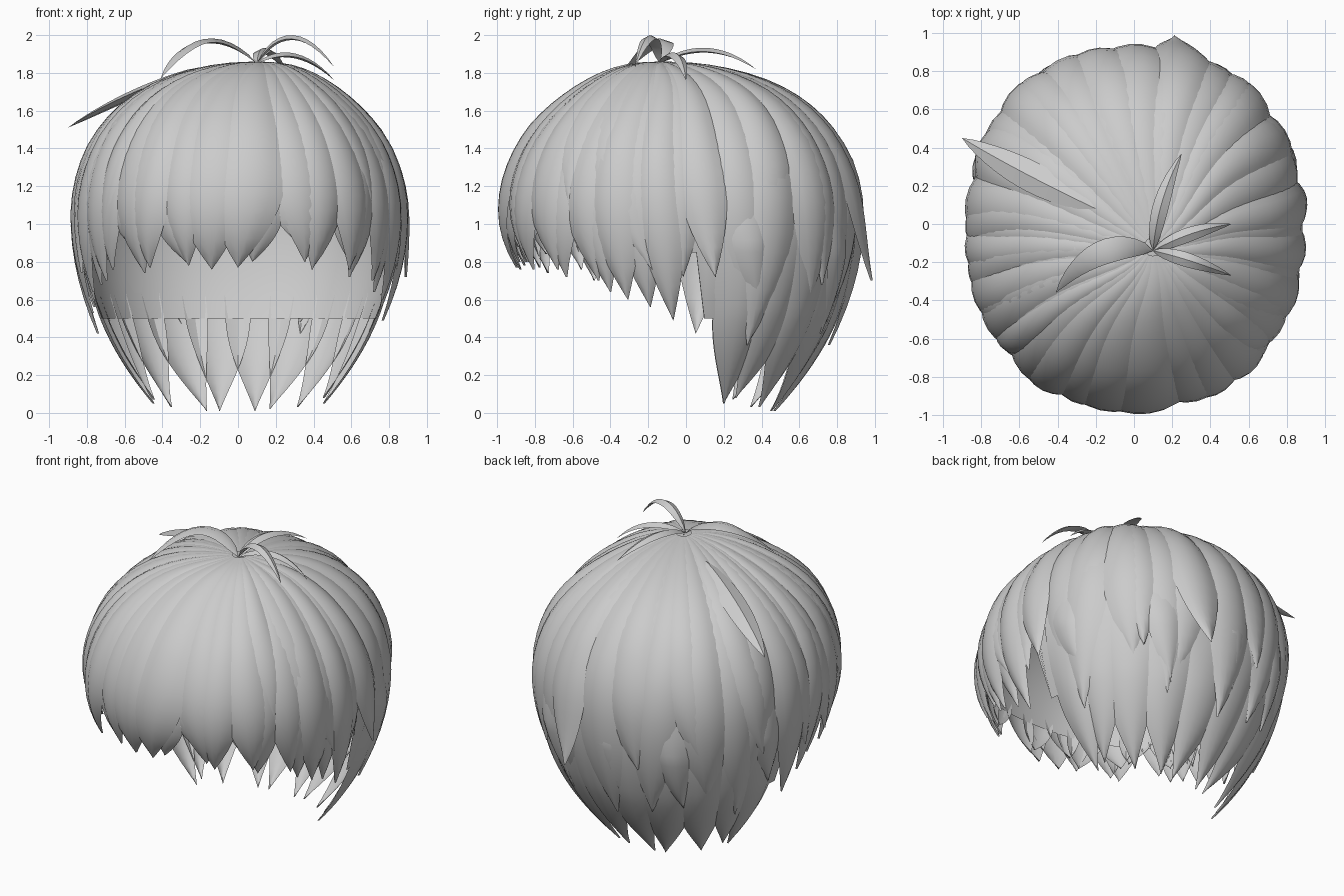
import bpy, bmesh, math
from mathutils import Vector

if "Cube" in bpy.data.objects:
    bpy.data.objects.remove(bpy.data.objects["Cube"])

rad = math.radians
DOME, MID = 0.81, 1.05        # dome height above the widest level
TOP = MID + DOME - 0.001


def surf(deg, v, lift=0.0):
    """Head surface: deg = azimuth (-90 front, 0 right, 90 back), v = 0 crown, 1 widest, >1 below."""
    a = rad(deg)
    c, s = math.cos(a), math.sin(a)
    ry = 0.90 if s > 0 else 0.96
    rx = 0.86 if c > 0 else 0.845
    R = ((abs(c) / rx) ** 2.25 + (abs(s) / ry) ** 2.25) ** (-1 / 2.25)
    if v < 1:
        k, q = math.cos(v * math.pi / 2), math.sin(v * math.pi / 2)
        r, z = R * q, MID + DOME * k
        n, shift = Vector((c * q, s * q, k)), k ** 9
    else:
        z = MID - (v - 1) * 1.3
        pinch = 0.47 + 0.6 * max(0, -s) ** 2
        r = R * (1 - pinch * ((MID - z) / MID) ** 2)
        n, shift = Vector((c, s, 0)), 0
    return Vector((r * c + 0.1 * shift, r * s - 0.12 * shift, z)) + n * lift


def v_at(z):
    return 1 + (MID - z) / 1.3 if z < MID else math.acos((z - MID) / DOME) * 2 / math.pi


def finish(bm, name):
    me = bpy.data.meshes.new(name)
    bm.to_mesh(me)
    bm.free()
    ob = bpy.data.objects.new(name, me)
    bpy.context.collection.objects.link(ob)
    bpy.ops.object.select_all(action='DESELECT')
    ob.select_set(True)
    bpy.context.view_layer.objects.active = ob
    bpy.ops.object.shade_smooth_by_angle(angle=rad(40))
    return ob


def grid(bm, rows):
    vs = [[bm.verts.new(p) for p in row] for row in rows]
    for r0, r1 in zip(vs, vs[1:]):
        for i in range(len(r0) - 1):
            bm.faces.new((r0[i], r1[i], r1[i + 1], r0[i + 1]))


def lock(bm, deg, half, z0, z1, sweep=0, lift=0.01, bulge=0.025, flick=0.0, taper=0.6, root=0.0, hook=0.0):
    """Pointed strand lying on the head surface from height z0 to a tip at z1."""
    n, va, vb = 20, v_at(z0), v_at(z1)
    rows = []
    for i in range(n + 1):
        t = i / n
        v = va + (vb - va) * t
        w = 1.0
        if t > taper:
            w = 1 - ((t - taper) / (1 - taper)) ** 1.9
        if root and t < root:
            w *= math.sin(t / root * math.pi / 2)
        w = max(w, 0.004)
        mid = deg + sweep * t ** 2.2 + hook * max(0, t - 0.6) ** 2 * 6
        grow = min(1, t * 2)
        rows.append([surf(mid + half * w * u, v,
                          grow * (lift + bulge * w * (1 - u * u) - 0.012 * u * u) + flick * t ** 6)
                     for u in (-1, -0.6, -0.2, 0.2, 0.6, 1)])
    grid(bm, rows)


def blade(bm, p0, p1, p2, width, ridge=0.03):
    """Free-standing curved leaf strand along a quadratic curve, creased down the middle."""
    p0, p1, p2 = map(Vector, (p0, p1, p2))
    rows = []
    for i in range(13):
        t = i / 12
        c = p0 * (1 - t) ** 2 + p1 * 2 * t * (1 - t) + p2 * t * t
        tan = (p1 - p0) * (1 - t) + (p2 - p1) * t
        side = tan.cross(Vector((0, 0, 1))).normalized()
        up = side.cross(tan).normalized()
        w = max(0.002, math.sin(math.pi * t ** 0.8) ** 0.8 if 0 < t < 1 else 0)
        rows.append([c - side * width * w, c + up * ridge * w, c + side * width * w,
                     c - up * ridge * 0.3 * w, c - side * width * w])
    grid(bm, rows)


def hem(deg):
    s = math.sin(rad(deg))
    if s > 0.12:
        return 0.5
    return 0.85 + 0.2 * max(0, -s)


# scalp cap under all strands
bm = bmesh.new()
N = 96
grid(bm, [[surf(d * 360 / N, 0.003 + (v_at(hem(d * 360 / N)) - 0.003) * i / 18, -0.012)
           for d in range(N + 1)] for i in range(19)])
bmesh.ops.remove_doubles(bm, verts=bm.verts, dist=0.0005)
finish(bm, "scalp_cap")

# fringe: azimuth, half width, tip height, sweep
bm = bmesh.new()
for i, (deg, half, tip, sweep) in enumerate([
        (-147, 9, .70, 2), (-137, 9, .76, -3), (-128, 9, .74, 4), (-119, 9, .77, -2), (-109, 9, .78, 2),
        (-97, 12, .76, -2), (-84, 12, .77, -6), (-71, 10, .80, 4), (-61, 9, .76, -3), (-53, 9, .76, 4),
        (-45, 9, .72, -2), (-37, 9, .70, 4)]):
    lock(bm, deg, half, TOP, tip, sweep, lift=(0.015, 0.0, 0.008)[i % 3], taper=0.7)
# under-fringe filling the notches
for i, deg in enumerate(range(-152, -32, 10)):
    lock(bm, deg, 7, 1.2, (.84, .80, .88)[i % 3], (4, -3)[i % 2], lift=-0.012, bulge=0.015, taper=0.4)
finish(bm, "fringe")

# side locks in front of the ears, mirrored left and right
bm = bmesh.new()
for side in (0, 1):
    for i, (deg, half, tip, sweep) in enumerate([(-34, 9, .64, 5), (-27, 9, .60, 5), (-20, 9, .56, 6),
                                                 (-12, 8, .49, 7), (-4, 8, .72, 3)]):
        d = 180 - deg if side else deg
        lock(bm, d, half, TOP, tip + 0.04 * side, -sweep if side else sweep,
             lift=(0.0, 0.02)[i % 2], taper=0.7, flick=0.01)
finish(bm, "side_locks")

# nape: long lower layer, tips hooking sideways
bm = bmesh.new()
for deg, half, tip, hook in [(22, 11, .05, 2), (34, 11, .08, -4), (48, 12, .03, 3), (65, 13, .02, 5), (82, 13, .01, -3),
                             (98, 13, .01, 4), (115, 13, .01, -5), (132, 12, .03, 4), (147, 11, .07, 4),
                             (158, 11, .05, -2)]:
    lock(bm, deg, half, 1.0, tip, 0, lift=-0.005, bulge=0.03, taper=0.5, hook=hook)
finish(bm, "nape_locks")

# back: long upper layer sweeping over the nape
bm = bmesh.new()
for i, deg in enumerate(range(18, 175, 14)):
    tip = (0.50, 0.36, 0.60, 0.42)[i % 4]
    lock(bm, deg, 10, TOP, tip, (5, -6, 4)[i % 3], lift=0.008 * (i % 3), bulge=0.025, taper=0.68,
         flick=(0.0, 0.03)[i % 2])
finish(bm, "back_locks")

# outer layer: shorter overlapping strands
bm = bmesh.new()
for deg, half, tip, sweep, flick in [
        (-47, 9, 1.10, 6, 0), (-36, 11, .76, 24, .01), (2, 9, .72, 8, .07),
        (33, 10, .88, -5, .0), (48, 9, .68, 6, .02), (70, 10, .70, 8, .14),
        (98, 11, .74, 8, .02), (122, 10, .80, 9, .02), (148, 10, .80, 9, .03),
        (176, 9, .72, 8, .03), (193, 9, .74, 6, .04), (212, 8, .80, -6, .01),
        (226, 7, .92, -6, .0)]:
    lock(bm, deg, half, TOP, tip, sweep, lift=0.012, bulge=0.025, flick=flick, taper=0.64)
for deg, tip in [(22, .56), (60, .48), (90, .55), (118, .46), (158, .56)]:
    lock(bm, deg, 7, 1.2, tip, 6, lift=0.025, bulge=0.02, taper=0.4, root=0.4)
finish(bm, "outer_locks")

# lifted strand on the left and the crown tuft
bm = bmesh.new()
blade(bm, (-0.2, 0.08, 1.83), (-0.62, 0.28, 1.66), (-0.90, 0.45, 1.51), 0.08, 0.03)
finish(bm, "flyaway_strand")
bm = bmesh.new()
root = (0.1, -0.14, 1.85)
for mid, tip, width in [((-0.2, -0.06, 2.11), (-0.41, -0.36, 1.77), 0.065),
                        ((0.28, -0.18, 2.12), (0.51, -0.27, 1.83), 0.038),
                        ((0.3, -0.03, 1.96), (0.51, 0.0, 1.76), 0.038),
                        ((0.12, 0.12, 1.99), (0.25, 0.37, 1.82), 0.042)]:
    blade(bm, root, mid, tip, width, 0.02)
finish(bm, "crown_tuft")
